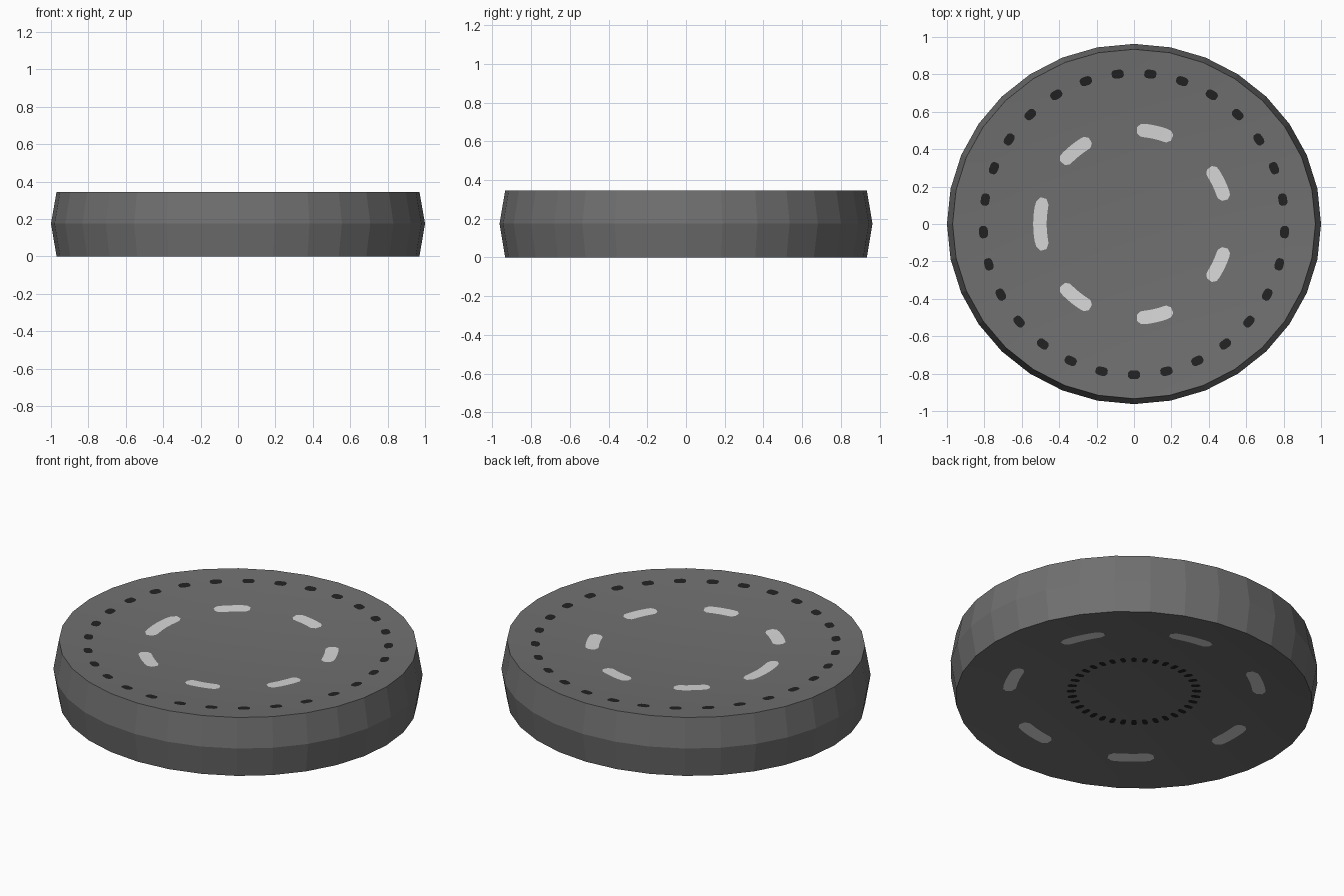
import bpy, bmesh, math

if "Cube" in bpy.data.objects:
    bpy.data.objects.remove(bpy.data.objects["Cube"])

SIDES, SQUASH, TOP, RIM = 32, 0.963, 0.345, 0.97
TOP_DIP, BOTTOM_DIP = 0.047, 0.066


def material(name, rgb):
    m = bpy.data.materials.new(name)
    m.diffuse_color = (*rgb, 1)
    m.use_nodes = True
    m.node_tree.nodes["Principled BSDF"].inputs["Base Color"].default_value = m.diffuse_color
    return m


grey = material("dark grey", (0.162, 0.162, 0.162))
pale = material("pale grey", (0.68, 0.68, 0.68))
black = material("near black", (0.016, 0.016, 0.016))


def finish(name, bm, mat):
    me = bpy.data.meshes.new(name)
    bm.to_mesh(me)
    bm.free()
    me.materials.append(mat)
    ob = bpy.data.objects.new(name, me)
    bpy.context.collection.objects.link(ob)
    return ob


def dish(r, upper):
    """Height of the hollowed top or bottom at radius r."""
    k = 1 - (r / RIM) ** 2
    return TOP - TOP_DIP * k if upper else BOTTOM_DIP * k


# disc body: lathed profile with faceted wall and hollowed faces
steps = [0.05, 0.15, 0.25, 0.35, 0.45, 0.55, 0.65, 0.75, 0.86]
profile = [(r, dish(r, False)) for r in steps] + [(RIM, 0), (1, 0.175), (RIM, TOP)]
profile += [(r, dish(r, True)) for r in reversed(steps)]
bm = bmesh.new()
rings = []
for r, z in profile:
    rings.append([bm.verts.new((r * math.cos(a), r * SQUASH * math.sin(a), z))
                  for a in (2 * math.pi * i / SIDES for i in range(SIDES))])
wall = len(steps)
for j, (lo, hi) in enumerate(zip(rings, rings[1:])):
    for i in range(SIDES):
        n = (i + 1) % SIDES
        f = bm.faces.new((lo[i], lo[n], hi[n], hi[i]))
        f.smooth = j not in (wall, wall + 1)
bm.faces.new(rings[0][::-1]).smooth = True
bm.faces.new(rings[-1]).smooth = True
for ring in (rings[wall], rings[wall + 2]):
    for i in range(SIDES):
        bm.edges.get((ring[i], ring[(i + 1) % SIDES])).smooth = False
finish("disc_body", bm, grey)


def marks(name, mat, upper, radius, width, items, power):
    """Thin curved rounded plates; items = (angle, half angle) in degrees."""
    bm = bmesh.new()
    lift = 0.003 if upper else -0.003
    for angle, half in items:
        cols = []
        for i in range(11):
            t = -1 + i / 5
            h = width / 2 * max(0.45, (1 - abs(t) ** power) ** 0.5)
            a = math.radians(angle + half * t)
            col = []
            for s in (-1, 1):
                x, y = (radius + s * h) * math.cos(a), (radius + s * h) * math.sin(a)
                z = dish(math.hypot(x, y / SQUASH), upper) + lift
                col.append(bm.verts.new((x, y, z)))
            cols.append(col)
        for p, q in zip(cols, cols[1:]):
            quad = (p[0], p[1], q[1], q[0])
            bm.faces.new(quad if upper is False else quad[::-1])
    bm.normal_update()
    for f in bm.faces:
        if (f.normal.z > 0) != upper:
            f.normal_flip()
    finish(name, bm, mat)


# pale slots, seven on each face (one top slot is longer)
slots = [180 + k * 360 / 7 for k in range(7)]
marks("top_slots", pale, True, 0.503, 0.072,
      [(a, 16 if a == 180 else 11) for a in slots], 10)
marks("bottom_slots", pale, False, 0.67, 0.072, [(a, 10.5) for a in slots], 10)

# black dot rings
marks("top_dots", black, True, 0.806, 0.047,
      [(-90 + k * 360 / 29, 2.3) for k in range(29)], 4)
marks("bottom_dots", black, False, 0.335, 0.05,
      [(k * 10, 2.5) for k in range(36)], 4)
